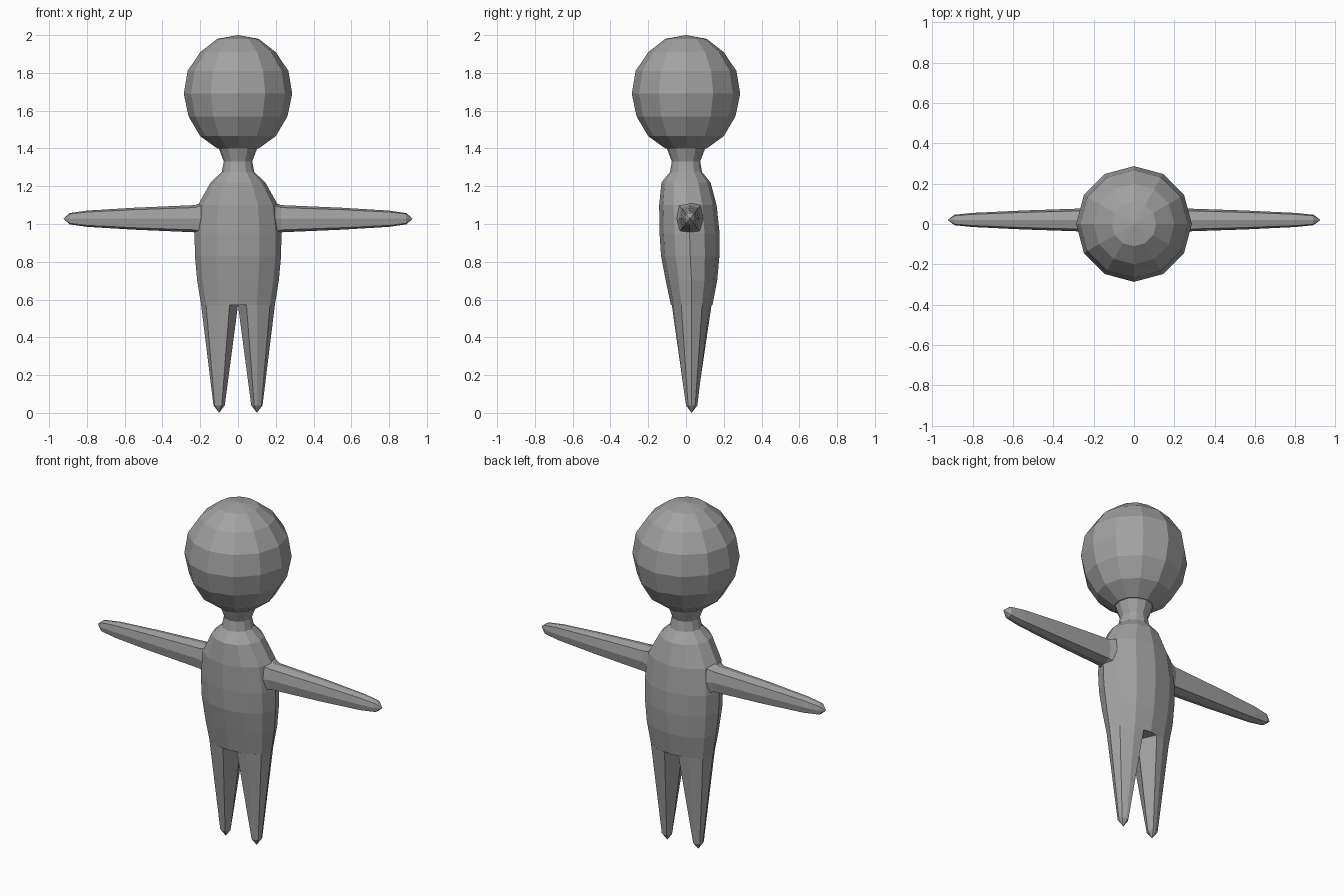
import bpy, bmesh, math
from mathutils import Vector

if "Cube" in bpy.data.objects:
    bpy.data.objects.remove(bpy.data.objects["Cube"])

grey = bpy.data.materials.new("plain_grey")
grey.diffuse_color = (0.36, 0.36, 0.36, 1)
grey.use_nodes = True
grey.node_tree.nodes["Principled BSDF"].inputs["Base Color"].default_value = grey.diffuse_color


def loft(name, rings, tip_start=None, tip_end=None):
    """Skin a list of equal-length rings; close the ends with a tip or a cap."""
    bm = bmesh.new()
    loops = [[bm.verts.new(p) for p in ring] for ring in rings]
    n = len(loops[0])
    for a, b in zip(loops, loops[1:]):
        for i in range(n):
            j = (i + 1) % n
            bm.faces.new((a[i], a[j], b[j], b[i]))
    for loop, tip in ((loops[0], tip_start), (loops[-1], tip_end)):
        if tip is None:
            bm.faces.new(loop)
        else:
            t = bm.verts.new(tip)
            for i in range(n):
                bm.faces.new((loop[i], loop[(i + 1) % n], t))
    bmesh.ops.recalc_face_normals(bm, faces=bm.faces)
    mesh = bpy.data.meshes.new(name)
    bm.to_mesh(mesh)
    bm.free()
    mesh.materials.append(grey)
    obj = bpy.data.objects.new(name, mesh)
    bpy.context.collection.objects.link(obj)
    return obj


def oval(z, rx, y0, y1, n=12):
    """Horizontal ring with half width rx, reaching from y0 to y1."""
    cy, ry = (y0 + y1) / 2, (y1 - y0) / 2
    return [(rx * math.cos(math.tau * i / n), cy + ry * math.sin(math.tau * i / n), z)
            for i in range(n)]


# Head: twelve-sided ball
head_profile = [(1.40, .11), (1.465, .20), (1.57, .262), (1.69, .287),
                (1.81, .267), (1.91, .20), (1.98, .11)]
loft("head", [oval(z, r, -r, r) for z, r in head_profile],
     tip_start=(0, 0, 1.385), tip_end=(0, 0, 2.0))

# Neck and torso: z, half width, front y, back y
torso_profile = [(.57, .195, -.08, .14), (.70, .216, -.107, .165), (.83, .228, -.132, .177),
                 (.95, .23, -.14, .178), (1.10, .212, -.142, .162), (1.22, .145, -.13, .13),
                 (1.275, .086, -.085, .085), (1.33, .075, -.075, .075), (1.41, .105, -.105, .105)]
loft("neck_and_torso", [oval(*row) for row in torso_profile])

# Legs: half of the hip outline tapering to a point
hip = [(.045, -.075), (.10, -.065), (.169, -.025), (.195, .03),
       (.169, .085), (.10, .125), (.045, .135), (.0, .03)]
FOOT = Vector((.10, .03))
for side, label in ((1, "right"), (-1, "left")):
    rings = []
    for z, k in ((.57, 1.0), (.04, .0)):
        ring = []
        for i, p in enumerate(hip):
            d = Vector(p) - FOOT
            q = FOOT + (d if k else d.normalized() * .03)
            ring.append((side * q.x, q.y, z))
        rings.append(ring)
    loft(label + "_leg", rings, tip_end=(side * .10, .03, 0))

    # Arms: squarish eight-sided tube, with a flared shoulder
    section = [(1, 0), (.8, .82), (0, 1), (-.8, .82), (-1, 0), (-.8, -.82), (0, -1), (.8, -.82)]
    arm = []
    for x, ry, rz in ((.12, .085, .105), (.195, .07, .085), (.228, .058, .072),
                      (.55, .047, .058), (.80, .035, .043), (.89, .026, .03)):
        arm.append([(side * x, .02 + a * ry, 1.028 + b * rz) for a, b in section])
    loft(label + "_arm", arm, tip_end=(side * .925, .02, 1.028))
